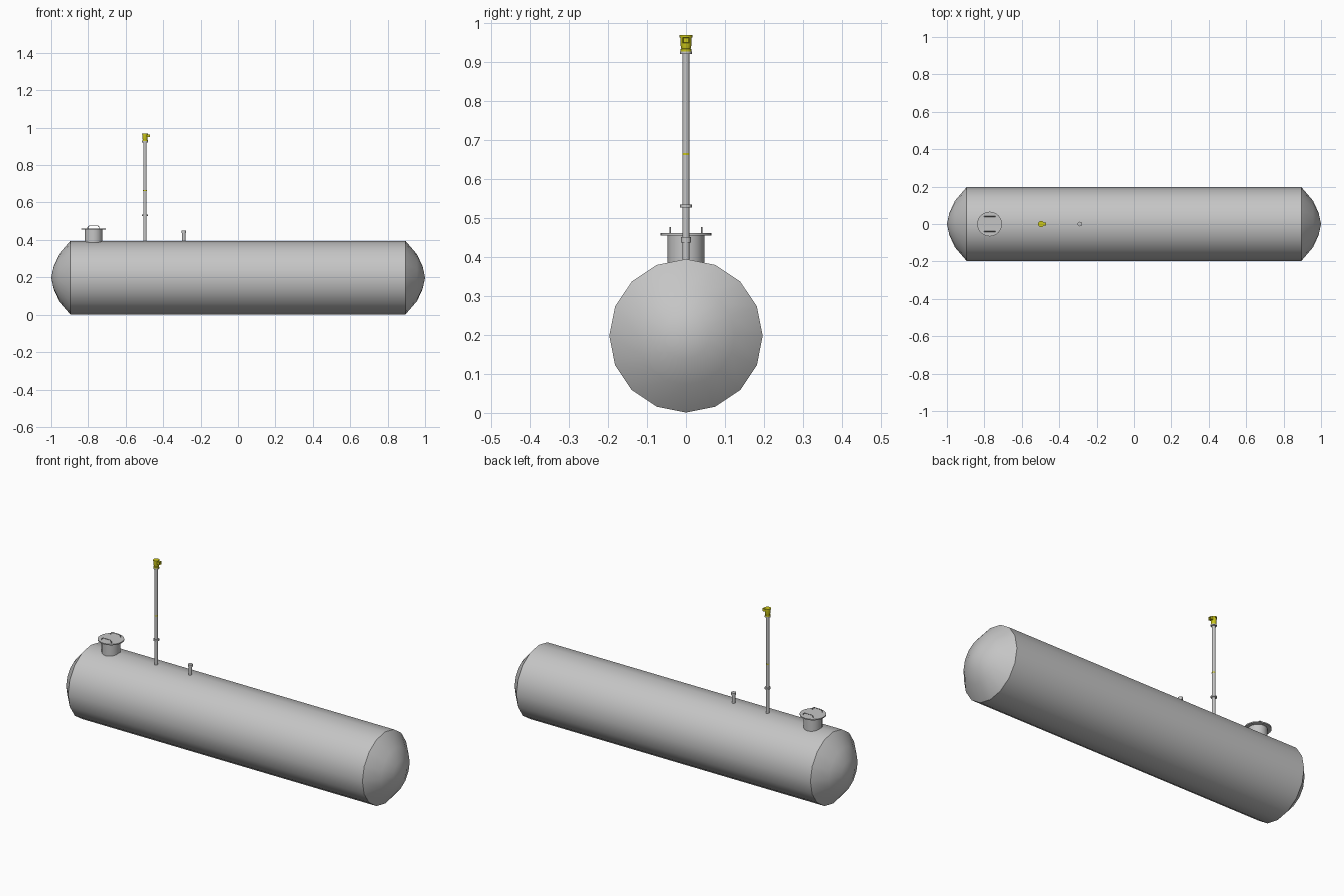
import bpy, bmesh, math
from mathutils import Matrix, Vector

if "Cube" in bpy.data.objects:
    bpy.data.objects.remove(bpy.data.objects["Cube"], do_unlink=True)


def material(name, colour):
    m = bpy.data.materials.new(name)
    m.use_nodes = True
    m.diffuse_color = colour
    bsdf = next(n for n in m.node_tree.nodes if n.type == 'BSDF_PRINCIPLED')
    bsdf.inputs["Base Color"].default_value = colour
    return m


GREY = material("steel grey", (0.56, 0.56, 0.56, 1))
YELLOW = material("valve yellow", (0.6, 0.57, 0.01, 1))


def finish(name, bm, mat, angle=35):
    bmesh.ops.remove_doubles(bm, verts=bm.verts, dist=1e-5)
    bmesh.ops.recalc_face_normals(bm, faces=bm.faces)
    mesh = bpy.data.meshes.new(name)
    bm.to_mesh(mesh)
    bm.free()
    mesh.materials.append(mat)
    ob = bpy.data.objects.new(name, mesh)
    bpy.context.collection.objects.link(ob)
    bpy.ops.object.select_all(action='DESELECT')
    ob.select_set(True)
    bpy.context.view_layer.objects.active = ob
    bpy.ops.object.shade_smooth_by_angle(angle=math.radians(angle))
    return ob


def lathe(name, profile, mat, origin=(0, 0, 0), sides=16, along_x=False, angle=35):
    """Spin (radius, height) points about the vertical axis, or lay them along x."""
    bm = bmesh.new()
    verts = [bm.verts.new((r, 0, h)) for r, h in profile]
    edges = [bm.edges.new(pair) for pair in zip(verts, verts[1:])]
    bmesh.ops.spin(bm, geom=verts + edges, cent=(0, 0, 0), axis=(0, 0, 1),
                   angle=math.tau, steps=sides, use_duplicate=False)
    bmesh.ops.remove_doubles(bm, verts=bm.verts, dist=1e-5)
    turn = Matrix.Rotation(math.pi / 2, 4, 'Y') if along_x else Matrix()
    bm.transform(Matrix.Translation(origin) @ turn)
    return finish(name, bm, mat, angle)


def disc(name, r, z0, z1, mat, x, sides=16):
    return lathe(name, [(0, z0), (r, z0), (r, z1), (0, z1)], mat, (x, 0, 0), sides)


# Tank shell with domed ends
dome = [(0.197, 0.895), (0.125, 0.957), (0.06, 0.987), (0, 1.0)]
shell = [(r, -h) for r, h in reversed(dome)] + dome
lathe("tank_shell", shell, GREY, (0, 0, 0.198), along_x=True, angle=40)

# Manhole: neck, lid and two grab handles
MAN_X = -0.772
disc("manhole_neck", 0.047, 0.36, 0.457, GREY, MAN_X, 20)
disc("manhole_lid", 0.066, 0.456, 0.462, GREY, MAN_X, 24)
for side, y in (("left", 0.04), ("right", -0.04)):
    curve = bpy.data.curves.new("handle_path", 'CURVE')
    curve.dimensions = '3D'
    curve.bevel_depth = 0.002
    curve.bevel_resolution = 1
    curve.use_fill_caps = True
    path = curve.splines.new('POLY')
    points = [(-0.03, 0.46), (-0.03, 0.468), (-0.022, 0.476),
              (0.022, 0.476), (0.03, 0.468), (0.03, 0.46)]
    path.points.add(len(points) - 1)
    for p, (dx, z) in zip(path.points, points):
        p.co = (MAN_X + dx, y, z, 1)
    curve.materials.append(GREY)
    handle = bpy.data.objects.new("lid_handle_" + side, curve)
    bpy.context.collection.objects.link(handle)

# Tall vent pipe with joint collars
VENT_X = -0.497
disc("vent_pipe", 0.0088, 0.37, 0.93, GREY, VENT_X)
disc("pipe_joint", 0.015, 0.527, 0.535, GREY, VENT_X)
disc("pipe_marker_band", 0.0096, 0.662, 0.667, YELLOW, VENT_X)
disc("vent_flange", 0.015, 0.922, 0.928, GREY, VENT_X)

# Yellow vent head with side outlet
lathe("vent_head", [(0, 0.928), (0.0145, 0.928), (0.0145, 0.934), (0.012, 0.935),
                    (0.014, 0.945), (0.0145, 0.964), (0.0165, 0.964),
                    (0.0165, 0.97), (0, 0.97)], YELLOW, (VENT_X, 0, 0), 12)
bm = bmesh.new()
bmesh.ops.create_cube(bm, size=1, matrix=Matrix.Translation((VENT_X + 0.013, 0, 0.957))
                      @ Matrix.Diagonal((0.026, 0.017, 0.015, 1)))
front = max(bm.faces, key=lambda f: f.calc_center_median().x)
bmesh.ops.inset_region(bm, faces=[front], thickness=0.003)
bmesh.ops.translate(bm, verts=front.verts, vec=Vector((-0.005, 0, 0)))
finish("vent_outlet", bm, YELLOW)

# Short filler pipe
FILL_X = -0.29
disc("filler_pipe", 0.009, 0.37, 0.445, GREY, FILL_X)
disc("filler_cap", 0.0125, 0.438, 0.451, GREY, FILL_X)
